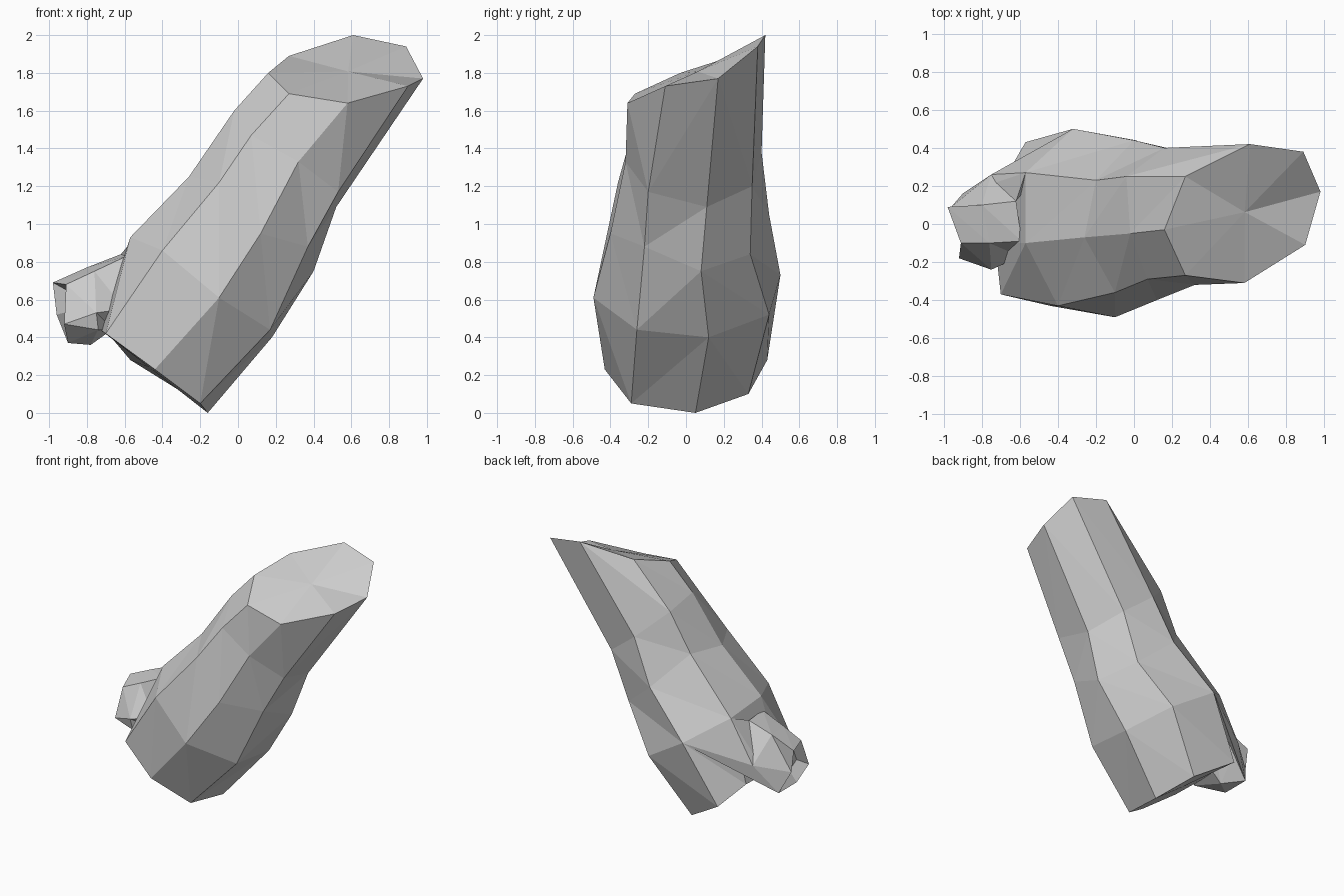
import bpy, bmesh
from mathutils import Vector

if "Cube" in bpy.data.objects:
    bpy.data.objects.remove(bpy.data.objects["Cube"])

bark = bpy.data.materials.new("pale grey")
bark.diffuse_color = (0.6, 0.6, 0.6, 1)
bark.use_nodes = True
bark.node_tree.nodes["Principled BSDF"].inputs["Base Color"].default_value = bark.diffuse_color


def finish(name, bm):
    bmesh.ops.recalc_face_normals(bm, faces=bm.faces)
    me = bpy.data.meshes.new(name)
    bm.to_mesh(me)
    bm.free()
    me.materials.append(bark)
    bpy.context.collection.objects.link(bpy.data.objects.new(name, me))


def loft(name, rings, start_dent, end_dent, inset):
    """Skin closed rings into a faceted solid; each end is a shallow dented cap."""
    bm = bmesh.new()
    rows = [[bm.verts.new(p) for p in r] for r in rings]
    n = len(rows[0])

    def bridge(a, b):
        for i in range(n):
            j = (i + 1) % n
            if i == 6:  # this side's facets are cut along the other diagonal
                bm.faces.new((a[i], a[j], b[j]))
                bm.faces.new((a[i], b[j], b[i]))
            else:
                bm.faces.new((a[i], a[j], b[i]))
                bm.faces.new((a[j], b[j], b[i]))

    for a, b in zip(rows, rows[1:]):
        bridge(a, b)

    def cap(row, neighbour, dent):
        c = sum((v.co for v in row), Vector()) / n
        d = (sum((v.co for v in neighbour), Vector()) / n - c).normalized()
        inner = [bm.verts.new(c + (v.co - c) * inset + d * dent) for v in row]
        bridge(row, inner)
        mid = bm.verts.new(c + d * dent)
        for i in range(n):
            bm.faces.new((inner[i], inner[(i + 1) % n], mid))

    cap(rows[0], rows[1], start_dent)
    cap(rows[-1], rows[-2], end_dent)
    finish(name, bm)


# Leaning trunk: five eight-sided rings, from the cut top down to the base
top = [(.58, -.31, 1.64), (.27, -.27, 1.69), (.16, -.03, 1.80), (.27, .25, 1.89),
       (.61, .42, 2.0), (.89, .38, 1.94), (.98, .17, 1.77), (.90, -.11, 1.73)]
upper = [(.32, -.32, 1.33), (.07, -.29, 1.47), (-.02, -.05, 1.60), (-.04, .25, 1.57),
         (.16, .40, 1.38), (.39, .35, 1.20), (.52, .11, 1.09), (.53, -.20, 1.17)]
middle = [(.12, -.40, .95), (-.10, -.36, 1.22), (-.26, -.07, 1.25), (-.20, .23, 1.28),
          (0, .44, 1.05), (.25, .34, .84), (.40, .08, .75), (.37, -.22, .88)]
lower = [(-.10, -.49, .61), (-.40, -.43, .86), (-.57, -.10, .93), (-.57, .27, .90),
         (-.32, .50, .73), (.01, .44, .52), (.18, .12, .40), (.17, -.26, .44)]
base = [(-.44, -.43, .23), (-.70, -.37, .42), (-.73, -.10, .44), (-.68, .24, .41),
        (-.57, .43, .28), (-.28, .33, .10), (-.16, .05, 0), (-.20, -.29, .05)]
loft("trunk", [top, upper, middle, lower, base], 0, 0, .7)

# Broken branch stub on the lower left
root = [(-.62, .12, .84), (-.59, -.09, .83), (-.60, -.17, .55),
        (-.66, -.10, .44), (-.64, .05, .46), (-.62, .14, .60)]
waist = [(-.80, .10, .77), (-.76, -.10, .75), (-.75, -.24, .53),
         (-.74, -.22, .44), (-.78, .03, .36), (-.75, .26, .58)]
tip = [(-.98, .09, .69), (-.91, -.10, .68), (-.92, -.18, .47),
       (-.90, -.06, .37), (-.90, .16, .37), (-.96, .09, .52)]
loft("branch_stub", [root, waist, tip], 0, .07, .6)

# Overhanging flare that joins the back of the stub to the trunk
bm = bmesh.new()
for p in (lower[3], lower[4], waist[5], tip[4], root[0]):
    bm.verts.new(p)
bmesh.ops.convex_hull(bm, input=bm.verts)
finish("branch_flare", bm)
